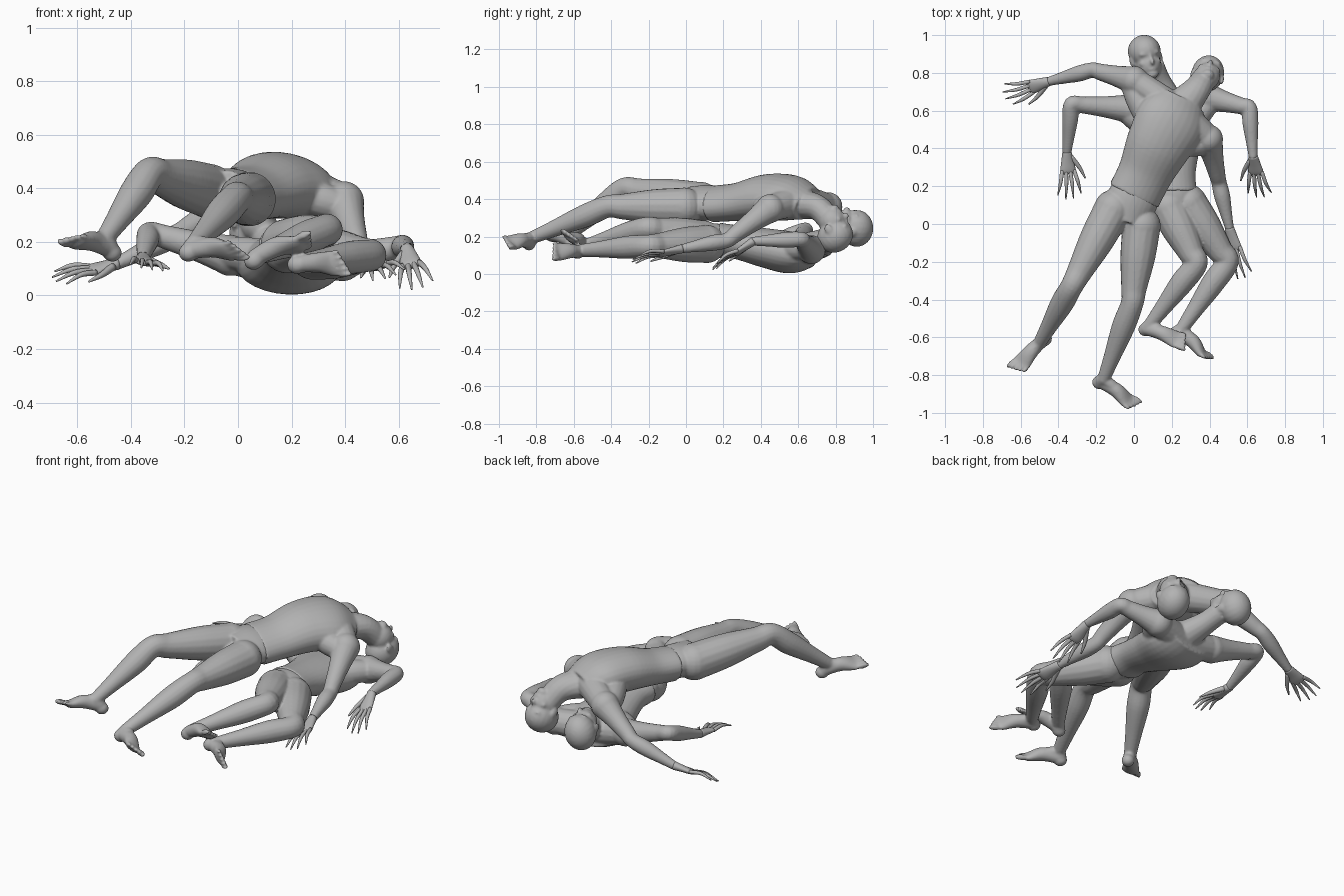
import bpy, bmesh, math
from mathutils import Vector as V, Matrix

if "Cube" in bpy.data.objects:
    bpy.data.objects.remove(bpy.data.objects["Cube"])

clay = bpy.data.materials.new("clay_grey")
clay.use_nodes = True
clay.diffuse_color = (.45, .45, .45, 1)
clay.node_tree.nodes["Principled BSDF"].inputs["Base Color"].default_value = clay.diffuse_color


def finish(bm, name, voxel=0):
    """Turn a bmesh into a smooth object; a voxel size fuses its pieces into one skin."""
    bmesh.ops.recalc_face_normals(bm, faces=bm.faces)
    mesh = bpy.data.meshes.new(name)
    bm.to_mesh(mesh)
    bm.free()
    mesh.materials.append(clay)
    mesh.polygons.foreach_set("use_smooth", [True] * len(mesh.polygons))
    obj = bpy.data.objects.new(name, mesh)
    bpy.context.collection.objects.link(obj)
    if voxel:
        remesh = obj.modifiers.new("fuse", "REMESH")
        remesh.mode = "VOXEL"
        remesh.voxel_size = voxel
        remesh.use_smooth_shade = True
        soften = obj.modifiers.new("soften", "SMOOTH")
        soften.factor, soften.iterations = .5, 4
    return obj


def frame(forward, up):
    """Right-handed axes: side, forward, up."""
    f = V(forward).normalized()
    s = f.cross(V(up)).normalized()
    return s, f, s.cross(f)


def ball(bm, centre, radii, axes=None):
    rot = Matrix(axes).transposed().to_4x4() if axes else Matrix()
    mat = Matrix.Translation(centre) @ rot @ Matrix.Diagonal((*radii, 1))
    bmesh.ops.create_uvsphere(bm, u_segments=20, v_segments=14, radius=1, matrix=mat)


def tube(bm, points, side=(1, 0, 0), side_end=None, steps=6, sides=16):
    """Smooth tube through (x, y, z, half width, half thickness) points."""
    pts = [V(p) for p in points]
    pts = [pts[0] * 2 - pts[1]] + pts + [pts[-1] * 2 - pts[-2]]
    path = []
    for a, b, c, d in zip(pts, pts[1:], pts[2:], pts[3:]):
        for k in range(steps):
            t = k / steps
            path.append((b * 2 + (c - a) * t + (a * 2 - b * 5 + c * 4 - d) * t * t
                         + (b * 3 - a - c * 3 + d) * t ** 3) / 2)
    path.append(pts[-2])
    side, side_end = V(side), V(side_end or side)
    rings = []
    for i, p in enumerate(path):
        ahead, behind = path[min(i + 1, len(path) - 1)], path[max(i - 1, 0)]
        tan = V((ahead - behind)[:3]).normalized()
        w = side.lerp(side_end, i / len(path))
        w = (w - tan * w.dot(tan)).normalized()
        n = tan.cross(w)
        angles = [math.tau * j / sides for j in range(sides)]
        rings.append([bm.verts.new(V(p[:3]) + w * math.cos(a) * p[3] + n * math.sin(a) * p[4])
                      for a in angles])
    for r, q in zip(rings, rings[1:]):
        for j in range(sides):
            bm.faces.new((r[j], r[j - 1], q[j - 1], q[j]))
    bm.faces.new(rings[0])
    bm.faces.new(rings[-1])


def limb(bm, a, b, c, radii):
    """Two-segment limb with muscle bulges between its three joints."""
    a, b, c = V(a), V(b), V(c)
    spots = [a, a.lerp(b, .4), a.lerp(b, .8), b, b.lerp(c, .3), b.lerp(c, .7), c]
    tube(bm, [(*p, r, r) for p, r in zip(spots, radii)], (.3, .2, 1))
    ball(bm, a, [radii[0]] * 3)
    ball(bm, c, [radii[-1]] * 3)


def arm(bm, shoulder, elbow, wrist):
    limb(bm, shoulder, elbow, wrist, (.077, .057, .045, .041, .043, .032, .024))


def leg(bm, hip, knee, ankle):
    limb(bm, hip, knee, ankle, (.102, .093, .069, .06, .062, .045, .034))


def foot(bm, ankle, heel, toe, up, big):
    """Wedge foot with separate toes; big is the side (+1 or -1) of the large toe."""
    s, f, u = frame(V(toe) - V(heel), up)
    heel, toe = V(heel), V(toe)
    length = (toe - heel).length
    tube(bm, [(*ankle, .034, .034), (*heel.lerp(V(ankle), .4), .034, .037), (*heel, .03, .032)], s)
    ball(bm, heel, (.035, .038, .034), (s, f, u))
    mid, front = heel + f * length * .4 + u * .022, heel + f * length * .72
    tube(bm, [(*(heel + u * .01), .032, .032), (*mid, .039, .038), (*front, .05, .024),
              (*(toe - f * .042), .047, .015)], s)
    tube(bm, [(*ankle, .031, .031), (*(mid + u * .01), .03, .024), (*front, .032, .016)], s)
    for i in range(5):
        size = .018 - .0015 * i
        ball(bm, toe + s * big * (.041 - .0215 * i) - f * (.02 + .006 * i),
             (size * .6, size * 2, size * .9), (s, f, u))


def hand(name, wrist, tip, thumb_side):
    """Flat palm with long, spread, tapering fingers."""
    bm = bmesh.new()
    w, reach = V(wrist), V(tip) - V(wrist)
    f = reach.normalized()
    s = V(thumb_side)
    s = (s - f * s.dot(f)).normalized()
    n = f.cross(s)
    n *= 1 if n.z > 0 else -1
    tube(bm, [(*w, .025, .024), (*(w + reach * .2), .034, .019), (*(w + reach * .38), .041, .015),
              (*(w + reach * .46), .034, .008)], s)
    for i in (-1.5, -.5, .5, 1.5):
        base = w + reach * .38 + s * i * .021
        end = w + reach * (1 - .05 * i * i) + s * i * .042
        knuckle = base.lerp(end, .5) + n * .014
        tube(bm, [(*base, .011, .011), (*knuckle, .0095, .0095), (*end, .003, .003)], s, sides=10)
    base, end = w + reach * .1 + s * .018, w + reach * .58 + s * .09
    tube(bm, [(*base, .016, .015), (*(base.lerp(end, .5) + s * .008), .011, .011),
              (*end, .004, .004)], n, sides=10)
    finish(bm, name)


def head(bm, centre, face, crown, h=.125):
    axes = frame(face, crown)

    def lump(s, f, u, *radii):
        at = V(centre) + (axes[0] * s + axes[1] * f + axes[2] * u) * h
        ball(bm, at, [r * h for r in radii], axes)
    lump(0, -.1, .28, .69, .8, .7)          # skull
    lump(0, .12, -.3, .54, .58, .62)        # face
    lump(0, .42, -.72, .27, .26, .2)        # chin
    lump(0, .68, -.2, .1, .2, .15)          # nose tip
    lump(0, .6, .0, .075, .12, .28)         # nose bridge
    lump(0, .6, -.5, .2, .1, .1)            # lips
    for e in (-1, 1):
        lump(e * .24, .54, .17, .2, .12, .09)     # brow
        lump(e * .3, .43, -.22, .18, .16, .14)    # cheekbone
        lump(e * .65, -.08, -.05, .07, .17, .24)  # ear


def figure(label, torso, sides, neck, skull, pelvis, arms, legs):
    # Chest, shoulders, arms, neck and head
    bm = bmesh.new()
    tube(bm, torso, *sides, sides=28)
    right, left = arms
    top = V(torso[-2][:3]).lerp(V(torso[-1][:3]), .5)
    tube(bm, [(*right[0], .07, .07), (*top, .085, .08), (*left[0], .07, .07)], (0, 0, 1))
    for joints in arms:  # side muscles from the ribs to the upper arms
        rib, mid_arm = V(torso[2][:3]), V(joints[0]).lerp(V(joints[1]), .12)
        start = rib.lerp(mid_arm, .35)
        tube(bm, [(*start, .06, .06), (*start.lerp(mid_arm, .5), .066, .066),
                  (*mid_arm, .055, .055)], (0, 0, 1))
    tube(bm, neck)
    head(bm, *skull)
    for joints in arms:
        arm(bm, *joints[:3])
    finish(bm, label + "_torso", .0075)
    for word, joints in zip(("_right_hand", "_left_hand"), arms):
        hand(label + word, *joints[2:])
    # Hips, legs and feet tucked under the waist seam
    bm = bmesh.new()
    tube(bm, pelvis, sides[0], sides=28)
    for big, joints in zip((-1, 1), legs):
        leg(bm, *joints[:3])
        foot(bm, *joints[2:], -big)
    finish(bm, label + "_hips_and_legs", .007)


figure(
    "upper_figure",
    torso=[(.0, .15, .375, .145, .095), (.06, .27, .385, .148, .1), (.13, .42, .41, .175, .12),
           (.2, .55, .405, .19, .118), (.25, .65, .375, .14, .085)],
    sides=((.22, -.1, -.06), (.42, -.31, -.1)),
    neck=[(.25, .62, .375, .1, .08), (.33, .71, .35, .075, .068), (.38, .78, .27, .066, .062)],
    skull=((.39, .79, .24), (.18, .8, .5), (.1, .5, -.85)),
    pelvis=[(.03, .22, .375, .12, .08), (-.01, .12, .38, .138, .092), (-.04, .01, .38, .1, .085)],
    arms=[((.0, .76, .36), (-.22, .815, .23), (-.45, .755, .12), (-.69, .68, .06), (.2, -1, -.45)),
          ((.395, .45, .35), (.45, .22, .18), (.505, -.02, .135), (.57, -.29, .07), (-1, 0, -.3))],
    legs=[((-.11, .08, .39), (-.33, -.33, .455), (-.5, -.63, .21),
           (-.47, -.61, .16), (-.635, -.775, .215), (-.1, .45, 1)),
          ((.04, -.01, .36), (-.01, -.42, .36), (-.16, -.82, .195),
           (-.185, -.84, .16), (.015, -.965, .17), (.1, .75, .75))])

figure(
    "lower_figure",
    torso=[(.205, .17, .18, .13, .094), (.205, .27, .17, .122, .09), (.2, .42, .14, .155, .105),
           (.19, .56, .115, .2, .112), (.17, .67, .125, .17, .085)],
    sides=((1, .25, -.15), (1, .12, 0)),
    neck=[(.17, .66, .15, .085, .075), (.13, .76, .19, .064, .06), (.1, .84, .23, .06, .06)],
    skull=((.065, .88, .255), (.3, .05, 1), (-.2, 1, 0)),
    pelvis=[(.205, .23, .175, .115, .08), (.21, .15, .18, .124, .09), (.225, .05, .18, .1, .08)],
    arms=[((-.03, .61, .15), (-.33, .635, .235), (-.355, .38, .14), (-.34, .13, .1), (1, 0, -.2)),
          ((.39, .67, .13), (.61, .615, .185), (.63, .36, .175), (.67, .14, .025), (-1, 0, -.2))],
    legs=[((.185, .09, .185), (.33, -.21, .245), (.08, -.54, .15),
           (.06, -.56, .13), (.28, -.63, .215), (-.3, .5, .6)),
          ((.285, .11, .16), (.495, -.2, .15), (.25, -.56, .125),
           (.22, -.58, .115), (.405, -.715, .12), (.5, .7, .25))])
